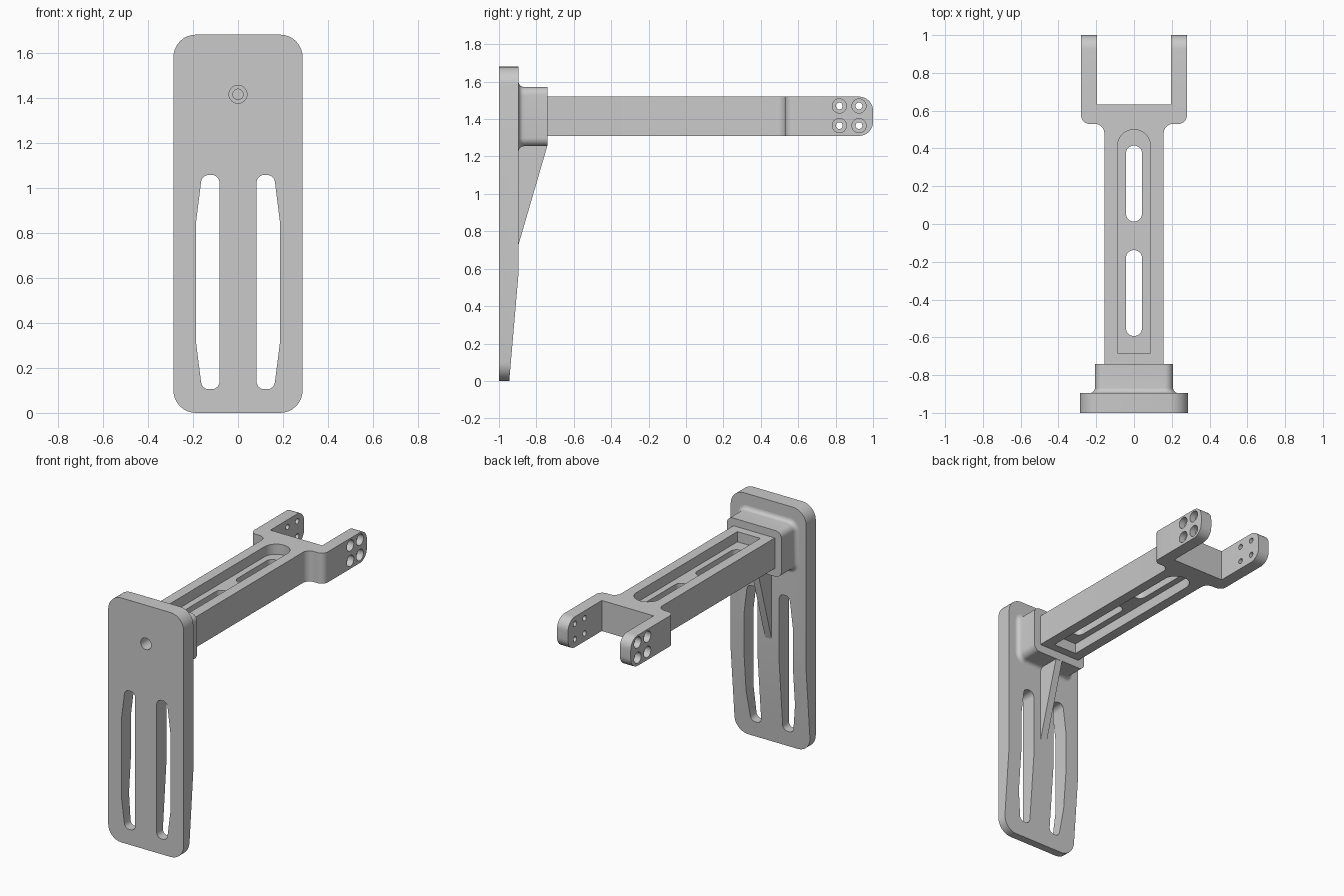
import bpy, bmesh, math
from mathutils import Vector

cube = bpy.data.objects.get("Cube")
if cube:
    bpy.data.objects.remove(cube, do_unlink=True)

grey = bpy.data.materials.new("plain grey")
grey.use_nodes = True
grey.diffuse_color = (0.59, 0.59, 0.59, 1)
grey.node_tree.nodes["Principled BSDF"].inputs["Base Color"].default_value = (0.59, 0.59, 0.59, 1)


def rounded(corners, steps=8):
    """Outline from (u, v, radius) corners, each replaced by an arc."""
    out = []
    for i, (u, v, r) in enumerate(corners):
        p = Vector((u, v))
        if r == 0:
            out.append(p)
            continue
        a = (Vector(corners[i - 1][:2]) - p).normalized()
        b = (Vector(corners[(i + 1) % len(corners)][:2]) - p).normalized()
        half = a.angle(b) / 2
        centre = p + (a + b).normalized() * r / math.sin(half)
        start = p + a * r / math.tan(half) - centre
        end = p + b * r / math.tan(half) - centre
        first = math.atan2(start.y, start.x)
        sweep = math.remainder(math.atan2(end.y, end.x) - first, math.tau)
        for k in range(steps + 1):
            t = first + sweep * k / steps
            out.append(centre + r * Vector((math.cos(t), math.sin(t))))
    return out


def box_outline(u0, u1, v0, v1, r):
    return rounded([(u0, v0, r), (u1, v0, r), (u1, v1, r), (u0, v1, r)])


def circle(u, v, r, n=32):
    return [Vector((u + r * math.cos(math.tau * k / n), v + r * math.sin(math.tau * k / n)))
            for k in range(n)]


def loft(name, axis, rings):
    """Solid through (position, outline) rings stacked along an axis."""
    place = {"x": lambda p, w: (w, p[0], p[1]),
             "y": lambda p, w: (p[0], w, p[1]),
             "z": lambda p, w: (p[0], p[1], w)}[axis]
    bm = bmesh.new()
    loops = [[bm.verts.new(place(p, w)) for p in outline] for w, outline in rings]
    n = len(loops[0])
    for lo, hi in zip(loops, loops[1:]):
        for i in range(n):
            j = (i + 1) % n
            bm.faces.new((lo[i], lo[j], hi[j], hi[i]))
    bm.faces.new(loops[0][::-1])
    bm.faces.new(loops[-1])
    bmesh.ops.recalc_face_normals(bm, faces=bm.faces)
    mesh = bpy.data.meshes.new(name)
    bm.to_mesh(mesh)
    bm.free()
    mesh.materials.append(grey)
    obj = bpy.data.objects.new(name, mesh)
    bpy.context.collection.objects.link(obj)
    return obj


def prism(name, axis, w0, w1, outline):
    return loft(name, axis, [(w0, outline), (w1, outline)])


def select(obj):
    bpy.ops.object.select_all(action="DESELECT")
    obj.select_set(True)
    bpy.context.view_layer.objects.active = obj


def combine(obj, tool, operation="DIFFERENCE"):
    mod = obj.modifiers.new("combine", "BOOLEAN")
    mod.operation, mod.solver, mod.object = operation, "EXACT", tool
    select(obj)
    bpy.ops.object.modifier_apply(modifier=mod.name)
    bpy.data.objects.remove(tool, do_unlink=True)


FACE = -0.895           # back face of the plate
BOLT_Z = 1.415          # centre height of the arm

# Mounting plate, thinned toward its bottom edge
plate = prism("mounting_plate", "y", -1, FACE, box_outline(-0.287, 0.287, 0, 1.68, 0.1))
wedge = [(-0.95, -0.058), (FACE, 0.58), (-0.8, 0.58), (-0.8, -0.058)]
combine(plate, prism("taper_cutter", "x", -0.5, 0.5, wedge))

# Pair of long slots with a bowed outer edge
slot = [(0.082, 0.105, 0.035), (0.16, 0.105, 0.035), (0.186, 0.31, 0),
        (0.186, 0.85, 0), (0.16, 1.057, 0.035), (0.082, 1.057, 0.035)]
for side in (-1, 1):
    outline = rounded([(side * u, v, r) for u, v, r in slot])
    combine(plate, prism("slot_cutter", "y", -1.1, -0.8, outline))

# Hub block with a fillet where it meets the plate
def hub_ring(grow):
    return box_outline(-0.207 - grow, 0.207 + grow, 1.255 - grow, 1.572 + grow, 0.045 + grow)

FILLET = 0.028
rings = [(FACE - 0.01, hub_ring(FILLET))]
for k in range(7):
    a = k / 6 * math.pi / 2
    rings.append((FACE + FILLET * (1 - math.cos(a)), hub_ring(FILLET * (1 - math.sin(a)))))
rings.append((-0.74, hub_ring(0)))
hub = loft("hub_block", "y", rings)

# Triangular rib under the hub
rib = [(FACE - 0.01, 0.73), (FACE, 0.73), (-0.742, 1.255), (-0.742, 1.27), (FACE - 0.01, 1.27)]
gusset = prism("support_rib", "x", -0.025, 0.025, rib)

# Arm and fork: plan outline trimmed by the side outline
half = [(0.157, -0.76, 0), (0.157, 0.53, 0.05), (0.28, 0.53, 0.045),
        (0.28, 1, 0), (0.197, 1, 0), (0.197, 0.633, 0)]
plan = half + [(-u, v, r) for u, v, r in reversed(half)]
arm = prism("arm_and_fork", "z", 1.2, 1.6, rounded(plan))
side_outline = rounded([(-0.8, 1.31, 0), (1, 1.31, 0.075), (1, 1.52, 0.075), (-0.8, 1.52, 0)])
combine(arm, prism("side_trim", "x", -0.5, 0.5, side_outline), "INTERSECT")

# Lightening pockets above and below a thin web
pocket = rounded([(-0.087, -0.683, 0), (0.087, -0.683, 0), (0.087, 0.5, 0.0869), (-0.087, 0.5, 0.0869)])
for z0, z1 in ((1.45, 1.6), (1.2, 1.38)):
    combine(arm, prism("pocket_cutter", "z", z0, z1, pocket))

# Through slots in the web
for y0, y1 in ((-0.593, -0.138), (0.013, 0.415)):
    combine(arm, prism("web_cutter", "z", 1.2, 1.6, box_outline(-0.043, 0.043, y0, y1, 0.0429)))

# Counterbored bolt holes in both fork prongs
for y in (0.82, 0.925):
    for z in (1.365, 1.47):
        combine(arm, prism("bolt_cutter", "x", -0.5, 0.5, circle(y, z, 0.018)))
        for side in (-1, 1):
            combine(arm, prism("bore_cutter", "x", side * 0.235, side * 0.5, circle(y, z, 0.038)))

# Stepped fastening hole through plate and hub
combine(plate, prism("fastener_cutter", "y", -1.1, -0.8, circle(0, BOLT_Z, 0.04)))
for part in (hub, arm):
    combine(part, prism("fastener_cutter", "y", -1.1, -0.66, circle(0, BOLT_Z, 0.023)))

# Smooth curved faces, keep edges sharp
for part in (plate, hub, gusset, arm):
    select(part)
    bpy.ops.object.shade_smooth_by_angle(angle=math.radians(30))
